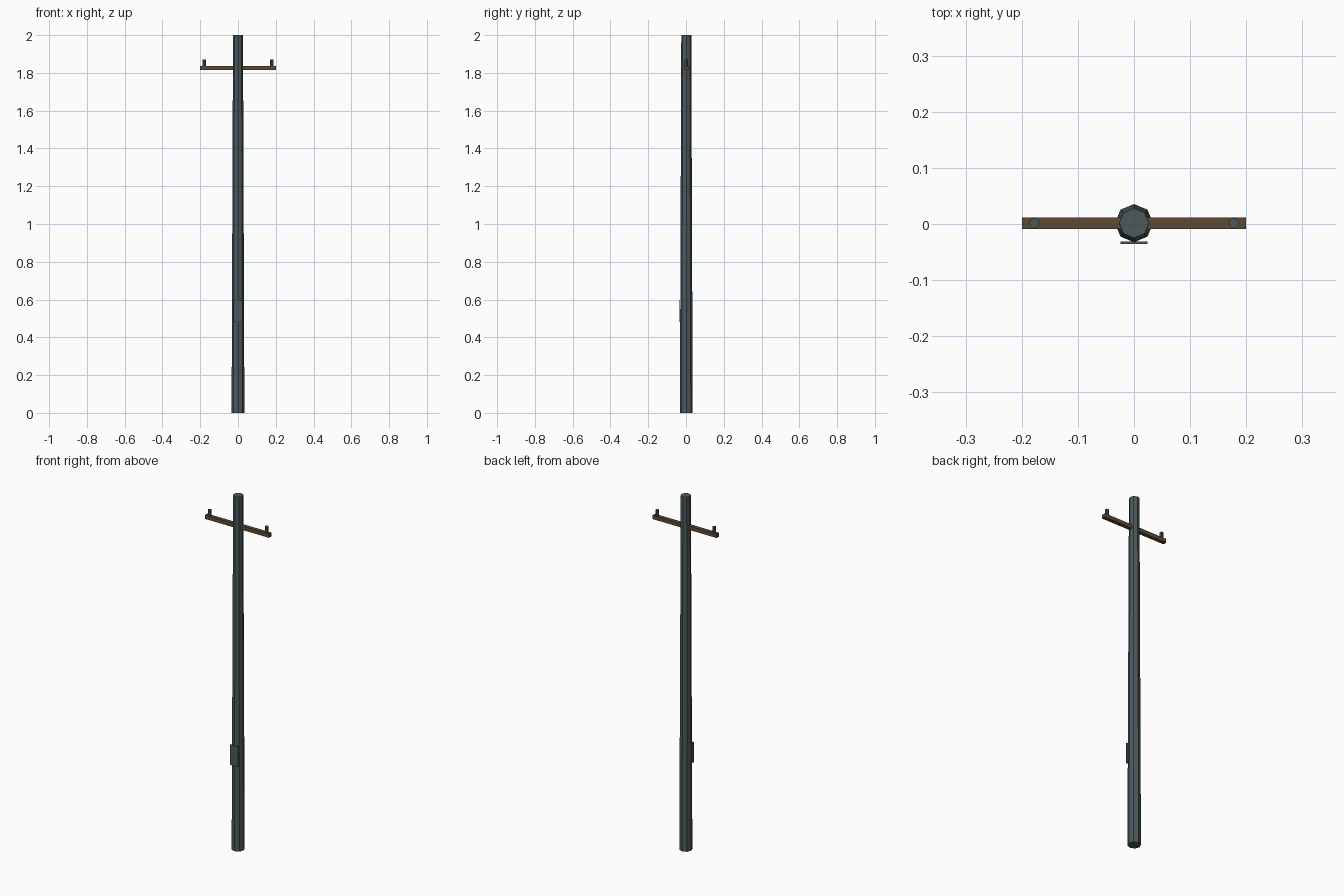
import bpy, bmesh
from mathutils import Matrix

if "Cube" in bpy.data.objects:
    bpy.data.objects.remove(bpy.data.objects["Cube"])

def material(name, rgb):
    m = bpy.data.materials.new(name)
    m.diffuse_color = (*rgb, 1)
    m.use_nodes = True
    m.node_tree.nodes["Principled BSDF"].inputs["Base Color"].default_value = m.diffuse_color
    return m

STEEL = material("dark grey steel", (0.075, 0.098, 0.105))
WOOD = material("brown wood", (0.115, 0.068, 0.036))
CY = 0.0015  # pole axis, shifted so pole plus plate is centred

def finish(name, bm, mat):
    me = bpy.data.meshes.new(name)
    bm.to_mesh(me)
    bm.free()
    me.materials.append(mat)
    ob = bpy.data.objects.new(name, me)
    bpy.context.collection.objects.link(ob)
    return ob

def post(name, x, z0, z1, r0, r1, mat):
    bm = bmesh.new()
    bmesh.ops.create_cone(bm, cap_ends=True, segments=8, radius1=r0, radius2=r1,
                          depth=z1 - z0,
                          matrix=Matrix.Translation((x, CY, (z0 + z1) / 2)))
    return finish(name, bm, mat)

def box(name, centre, size, mat):
    bm = bmesh.new()
    bmesh.ops.create_cube(bm, size=1, matrix=Matrix.Translation(centre)
                          @ Matrix.Diagonal((*size, 1)))
    return finish(name, bm, mat)

# Tapered octagonal pole
post("pole", 0, 0, 2, 0.034, 0.0265, STEEL)

# Wooden crossarm running through the pole
box("crossarm", (0, CY, 1.826), (0.4, 0.021, 0.022), WOOD)

# Insulator pins at both ends
for side, sx in (("left", -1), ("right", 1)):
    post(side + "_insulator", sx * 0.178, 1.832, 1.87, 0.0095, 0.0095, STEEL)

# Inspection plate on the front
box("front_plate", (0, -0.0333, 0.54), (0.048, 0.0044, 0.115), STEEL)
